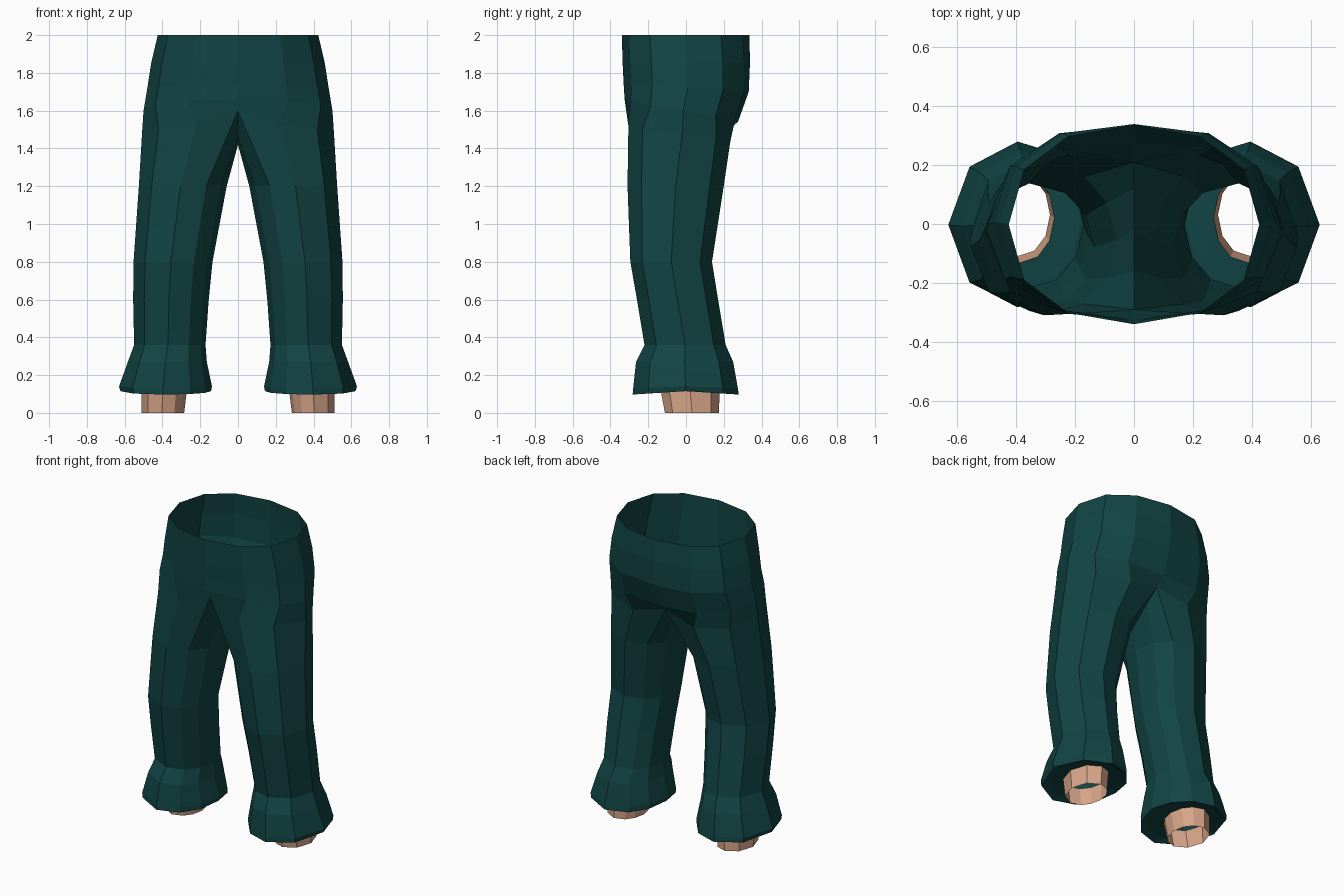
import bpy, bmesh, math
from mathutils import Vector

if "Cube" in bpy.data.objects:
    bpy.data.objects.remove(bpy.data.objects["Cube"])


def material(name, color):
    m = bpy.data.materials.new(name)
    m.diffuse_color = (*color, 1)
    m.use_nodes = True
    m.node_tree.nodes["Principled BSDF"].inputs["Base Color"].default_value = m.diffuse_color
    return m


TEAL = material("dark teal cloth", (0.006, 0.058, 0.058))
SKIN = material("skin", (0.69, 0.38, 0.25))

# Around a leg: seven outer columns (front to back), then three inner ones
LEG_ANGLES = [-122, -87, -45, 0, 45, 87, 122, 150, 180, 210]


def leg_ring(z, x0, x1, y0, y1, dip=0.0):
    cx, cy, rx, ry = (x0 + x1) / 2, (y0 + y1) / 2, (x1 - x0) / 2, (y1 - y0) / 2
    pts = []
    for a in LEG_ANGLES:
        c, s = math.cos(math.radians(a)), math.sin(math.radians(a))
        pts.append(Vector((cx + rx * c, cy + ry * s, z - dip * abs(s))))
    return pts


def pelvis_half(z_front, z_back, rx, y0, y1, crease=0.0):
    # Half ring from front centre round the side to back centre
    pts = []
    for i in range(7):
        a = math.radians(-90 + 30 * i)
        c, s = math.cos(a), math.sin(a)
        x = rx * max(c, 0) ** 0.92 if 0 < i < 6 else 0.0
        y = (y0 + y1) / 2 + (y1 - y0) / 2 * math.copysign(abs(s) ** 0.85, s)
        z = z_front + (z_back - z_front) * (s + 1) / 2
        pts.append(Vector((x, y - (crease if i == 6 else 0), z)))
    return pts


def bridge(bm, a, b, closed):
    n = len(a)
    for i in range(n if closed else n - 1):
        j = (i + 1) % n
        bm.faces.new((a[i], b[i], b[j], a[j]))


def finish(bm, name, mat):
    # Mirror the right half to the left and weld the centre seam
    geom = bmesh.ops.duplicate(bm, geom=bm.verts[:] + bm.edges[:] + bm.faces[:])["geom"]
    for v in [g for g in geom if isinstance(g, bmesh.types.BMVert)]:
        v.co.x *= -1
    bmesh.ops.reverse_faces(bm, faces=[g for g in geom if isinstance(g, bmesh.types.BMFace)])
    bmesh.ops.remove_doubles(bm, verts=bm.verts, dist=0.0005)
    me = bpy.data.meshes.new(name)
    bm.to_mesh(me)
    bm.free()
    me.materials.append(mat)
    ob = bpy.data.objects.new(name, me)
    bpy.context.collection.objects.link(ob)
    return ob


# Trousers: hips
bm = bmesh.new()
hips = [
    pelvis_half(2.00, 2.00, 0.425, -0.34, 0.335, 0.0),
    pelvis_half(1.84, 1.86, 0.46, -0.335, 0.347, 0.008),
    pelvis_half(1.74, 1.70, 0.48, -0.33, 0.347, 0.015),
    pelvis_half(1.66, 1.54, 0.50, -0.325, 0.295, 0.02),
]
# Ring where the hips split into legs, closed by the crotch curve
split = [Vector(p) for p in (
    (0, -0.29, 1.60), (0.22, -0.305, 1.52), (0.42, -0.23, 1.50), (0.508, -0.02, 1.48),
    (0.43, 0.16, 1.46), (0.22, 0.235, 1.44), (0, 0.21, 1.49),
    (0, 0.12, 1.43), (0, -0.02, 1.42), (0, -0.16, 1.46))]
# Legs, flared cuffs and the cuff undersides
legs = [
    leg_ring(1.20, 0.060, 0.525, -0.31, 0.20),
    leg_ring(0.80, 0.135, 0.553, -0.295, 0.138),
    leg_ring(0.60, 0.155, 0.555, -0.26, 0.17),
    leg_ring(0.36, 0.172, 0.550, -0.22, 0.21),
    leg_ring(0.27, 0.165, 0.583, -0.265, 0.25),
    leg_ring(0.14, 0.138, 0.630, -0.28, 0.275, 0.01),
    leg_ring(0.115, 0.143, 0.622, -0.283, 0.28, 0.018),
    leg_ring(0.125, 0.180, 0.590, -0.235, 0.245, 0.01),
    leg_ring(0.125, 0.270, 0.512, -0.135, 0.178),
]


def add(bm, ring):
    return [bm.verts.new(p) for p in ring]


hip_v = [add(bm, r) for r in hips]
split_v = add(bm, split)
for a, b in zip(hip_v, hip_v[1:] + [split_v[:7]]):
    bridge(bm, a, b, False)
leg_v = [split_v] + [add(bm, r) for r in legs]
for a, b in zip(leg_v, leg_v[1:]):
    bridge(bm, a, b, True)
finish(bm, "trousers", TEAL)

# Ankles: short open tubes below the cuffs
bm = bmesh.new()
bridge(bm, add(bm, leg_ring(0.125, 0.270, 0.512, -0.135, 0.178)),
       add(bm, leg_ring(0.0, 0.285, 0.510, -0.112, 0.175)), True)
finish(bm, "ankles", SKIN)
